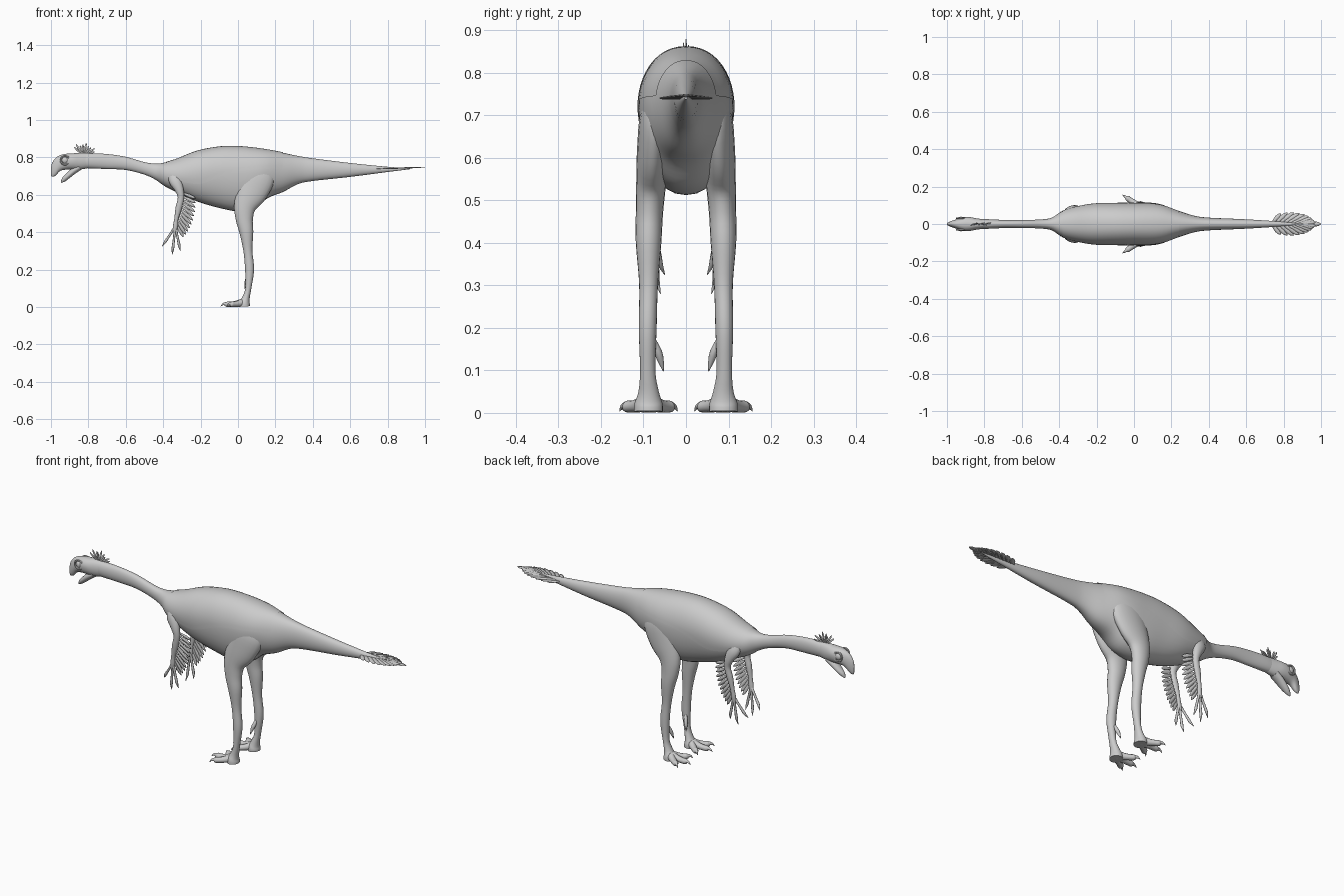
import bpy, bmesh, math
from mathutils import Vector

if "Cube" in bpy.data.objects:
    bpy.data.objects.remove(bpy.data.objects["Cube"])

Y = Vector((0, 1, 0))


def smooth_rows(rows, k):
    """Catmull-Rom interpolation of rows of numbers."""
    out = []
    n = len(rows)
    for i in range(n - 1):
        a, b, c, d = rows[max(i - 1, 0)], rows[i], rows[i + 1], rows[min(i + 2, n - 1)]
        for j in range(k):
            t = j / k
            out.append([0.5 * (2 * q + (r - p) * t + (2 * p - 5 * q + 4 * r - s) * t * t
                               + (3 * q - p - 3 * r + s) * t ** 3) for p, q, r, s in zip(a, b, c, d)])
    out.append(list(rows[-1]))
    return out


def finish(name, bm, mirror=False, angle=50, thick=0):
    bmesh.ops.recalc_face_normals(bm, faces=bm.faces[:])
    me = bpy.data.meshes.new(name)
    bm.to_mesh(me)
    bm.free()
    me.shade_smooth()
    me.set_sharp_from_angle(angle=math.radians(angle))
    ob = bpy.data.objects.new(name, me)
    bpy.context.collection.objects.link(ob)
    if thick:
        m = ob.modifiers.new("thickness", 'SOLIDIFY')
        m.thickness = thick
        m.offset = 0
    if mirror:
        m = ob.modifiers.new("mirror", 'MIRROR')
        m.use_axis = (False, True, False)
        m.use_clip = False
        m.use_mirror_merge = False
    return ob


def skin(bm, rings, closed=True):
    vs = [[bm.verts.new(p) for p in r] for r in rings]
    n = len(vs[0])
    for a, b in zip(vs, vs[1:]):
        for i in range(n if closed else n - 1):
            j = (i + 1) % n
            bm.faces.new((a[i], a[j], b[j], b[i]))
    if closed:
        bm.faces.new(vs[0])
        bm.faces.new(vs[-1])


def section(x, top, bot, w, f, t, grow=0.0):
    """Point at angle t on an upright egg-shaped section with a slight ridge."""
    zc = bot + (top - bot) * f
    c, s = math.cos(t), math.sin(t)
    h = top - zc if s > 0 else zc - bot
    return Vector((x, (w + grow) * math.copysign(abs(c) ** 0.9, c), zc + (h + grow) * s))


def hull(name, rows, n=32, k=5):
    bm = bmesh.new()
    skin(bm, [[section(*r, 2 * math.pi * i / n) for i in range(n)] for r in smooth_rows(rows, k)])
    return finish(name, bm)


def tube(bm, rows, n=14, k=4):
    """Rows are x, y, z, radius across the side plane, radius along y."""
    rs = smooth_rows(rows, k)
    ps = [Vector(r[:3]) for r in rs]
    rings = []
    for i, r in enumerate(rs):
        t = (ps[min(i + 1, len(ps) - 1)] - ps[max(i - 1, 0)]).normalized()
        side = (Y - t * Y.dot(t)).normalized()
        other = t.cross(side)
        ra, rb = max(r[3], 0.0006), max(r[4], 0.0006)
        rings.append([ps[i] + other * ra * math.cos(a) + side * rb * math.sin(a)
                      for a in (2 * math.pi * j / n for j in range(n))])
    skin(bm, rings)


def feather(bm, base, d, normal, length, width):
    base, d, normal = Vector(base), Vector(d).normalized(), Vector(normal)
    side = normal.cross(d).normalized()
    rows = []
    for u, w in ((0, .15), (.25, .7), (.6, 1), (.85, .8), (1, .12)):
        p = base + d * length * u
        rows.append([p - side * width * w, p + normal * width * .2 * w, p + side * width * w])
    skin(bm, rows, closed=False)


# Neck, trunk and tail: x, top, bottom, half width, height fraction of widest point
BODY = [(-.87, .815, .745, .024, .5), (-.80, .822, .742, .026, .5), (-.70, .818, .738, .022, .5),
        (-.60, .803, .733, .022, .5), (-.50, .775, .708, .024, .5), (-.44, .767, .68, .034, .5),
        (-.39, .773, .645, .065, .5), (-.33, .79, .615, .086, .5), (-.22, .833, .565, .107, .55),
        (-.10, .856, .53, .111, .58), (.0, .858, .512, .112, .58), (.09, .85, .53, .11, .58),
        (.16, .84, .583, .098, .55), (.24, .825, .615, .07, .5), (.32, .808, .657, .045, .5),
        (.40, .795, .674, .034, .5), (.60, .77, .696, .025, .5), (.80, .75, .722, .012, .5),
        (.92, .743, .737, .003, .5)]
hull("body", BODY)

# Raised edge of the coat over the back
bm = bmesh.new()
edge = smooth_rows([(-.38, .70), (-.30, .67), (-.20, .66), (-.10, .695), (.0, .725), (.12, .738), (.24, .745)], 5)
fine = smooth_rows(BODY, 12)
rings = []
for x, e in edge:
    r = min(fine, key=lambda q: abs(q[0] - x))
    zc = r[2] + (r[1] - r[2]) * r[4]
    h = r[1] - zc if e > zc else zc - r[2]
    t0 = math.asin(max(-.9, min(.9, (e - zc) / h)))
    rings.append([section(*r, t0 + (math.pi - 2 * t0) * i / 24, grow=.003 * math.sin(math.pi * i / 24) ** .1
                          if 0 < i < 24 else .002) for i in range(25)])
skin(bm, rings, closed=False)
finish("back_coat", bm)

# Skull with hooked upper beak
hull("skull", [(-1.0, .745, .708, .003, .5), (-.993, .772, .697, .009, .5), (-.975, .797, .703, .017, .5),
               (-.95, .812, .728, .025, .5), (-.915, .82, .735, .036, .55), (-.88, .822, .735, .037, .55),
               (-.845, .824, .735, .031, .5), (-.79, .822, .745, .022, .5)], 24, 4)

# Lower jaw
bm = bmesh.new()
tube(bm, [(-.85, 0, .748, .018, .027), (-.88, 0, .727, .017, .026), (-.91, 0, .701, .015, .021),
          (-.932, 0, .681, .012, .013), (-.945, 0, .666, .003, .003)])
finish("lower_jaw", bm)

# Eyes and eye rings
bm = bmesh.new()
bmesh.ops.create_uvsphere(bm, u_segments=16, v_segments=10, radius=.017)
for v in bm.verts:
    v.co = Vector((v.co.x - .925, v.co.y * .6 + .029, v.co.z + .785))
finish("eyes", bm, True)
bm = bmesh.new()
ring = []
for i in range(25):
    a = 2 * math.pi * i / 24
    ring.append([(-.925 + (.023 + .005 * math.cos(b)) * math.cos(a), .031 + .005 * math.sin(b),
                  .785 + (.023 + .005 * math.cos(b)) * math.sin(a)) for b in (j * math.pi / 3 for j in range(6))])
skin(bm, ring)
finish("eye_rings", bm, True)

# Head crest feathers
bm = bmesh.new()
for i in range(9):
    a = math.radians(135 - 15 * i)
    feather(bm, (-.835 + .002 * i, 0, .815), (math.cos(a), (i % 3 - 1) * .12, math.sin(a)), Y,
            .058 + .008 * math.sin(i * 2), .005)
finish("head_crest", bm, thick=.002)

# Legs
bm = bmesh.new()
tube(bm, [(.13, .055, .78, .04, .02), (.11, .07, .71, .09, .036), (.075, .078, .62, .085, .037),
          (.038, .082, .54, .06, .035), (.034, .086, .47, .046, .032), (.045, .088, .40, .037, .03),
          (.053, .088, .30, .024, .022), (.062, .09, .20, .024, .021), (.055, .09, .10, .016, .018),
          (.043, .088, .05, .02, .024), (.035, .088, .022, .029, .033), (.035, .088, .003, .03, .034)], 20)
finish("legs", bm, True)

# Toes with claws, and the small inner toe
bm = bmesh.new()
for ex, ey in ((-.085, .092), (-.055, .152), (-.05, .024)):
    def at(u):
        return .035 + (ex - .035) * u, .088 + (ey - .088) * u
    tube(bm, [(*at(0), .026, .024, .022), (*at(.35), .018, .017, .017), (*at(.6), .015, .014, .015),
              (*at(.78), .015, .014, .014), (*at(.86), .017, .009, .008), (*at(.97), .014, .005, .005),
              (*at(1.06), .004, .001, .001)], 12)
tube(bm, [(.055, .076, .17, .008, .006), (.048, .066, .145, .01, .009), (.042, .06, .125, .008, .008),
          (.036, .053, .098, .001, .001)], 10)
finish("toes", bm, True)

# Arms
bm = bmesh.new()
tube(bm, [(-.345, .055, .715, .03, .02), (-.335, .073, .675, .034, .022), (-.315, .082, .63, .024, .019),
          (-.305, .083, .585, .017, .015), (-.317, .08, .53, .017, .014), (-.33, .077, .47, .011, .01),
          (-.335, .075, .43, .013, .010), (-.34, .073, .40, .008, .008)])
finish("arms", bm, True)

# Fingers with hooked claws
bm = bmesh.new()
for ex, ey, ez in ((-.405, .056, .325), (-.352, .066, .28), (-.308, .07, .30)):
    p, q = Vector((-.335, .074, .43)), Vector((ex, ey, ez))
    m = [p.lerp(q, u) for u in (0, .35, .6, .78)]
    tube(bm, [(*m[0], .008, .008), (*m[1], .006, .006), (*m[2], .0065, .0065),
              (*m[3], .007, .006), (*(q + Vector((0, -.006, 0))), .001, .001)], 10)
finish("fingers", bm, True)

# Arm feathers
bm = bmesh.new()
for i in range(11):
    u = i / 10
    a = math.radians(-22 - 40 * u)
    feather(bm, (-.298 - .034 * u, .082 - .006 * u, .61 - .16 * u), (math.cos(a), -.12 + .03 * (i % 2), math.sin(a)), Y,
            .055 + .045 * math.sin(math.pi * (.15 + .6 * u)), .009)
finish("arm_feathers", bm, True, thick=.002)

# Tail fan
bm = bmesh.new()
for i in range(9):
    a = math.radians(48 - 5 * i)
    for s in (-1, 1):
        feather(bm, (.735 + .02 * i, 0, .738 + .001 * i), (math.cos(a), s * math.sin(a), 0), (0, 0, 1),
                .075 + .035 * math.sin(math.pi * i / 8), .013)
feather(bm, (.90, 0, .744), (1, 0, 0), (0, 0, 1), .10, .014)
finish("tail_fan", bm, thick=.002)
